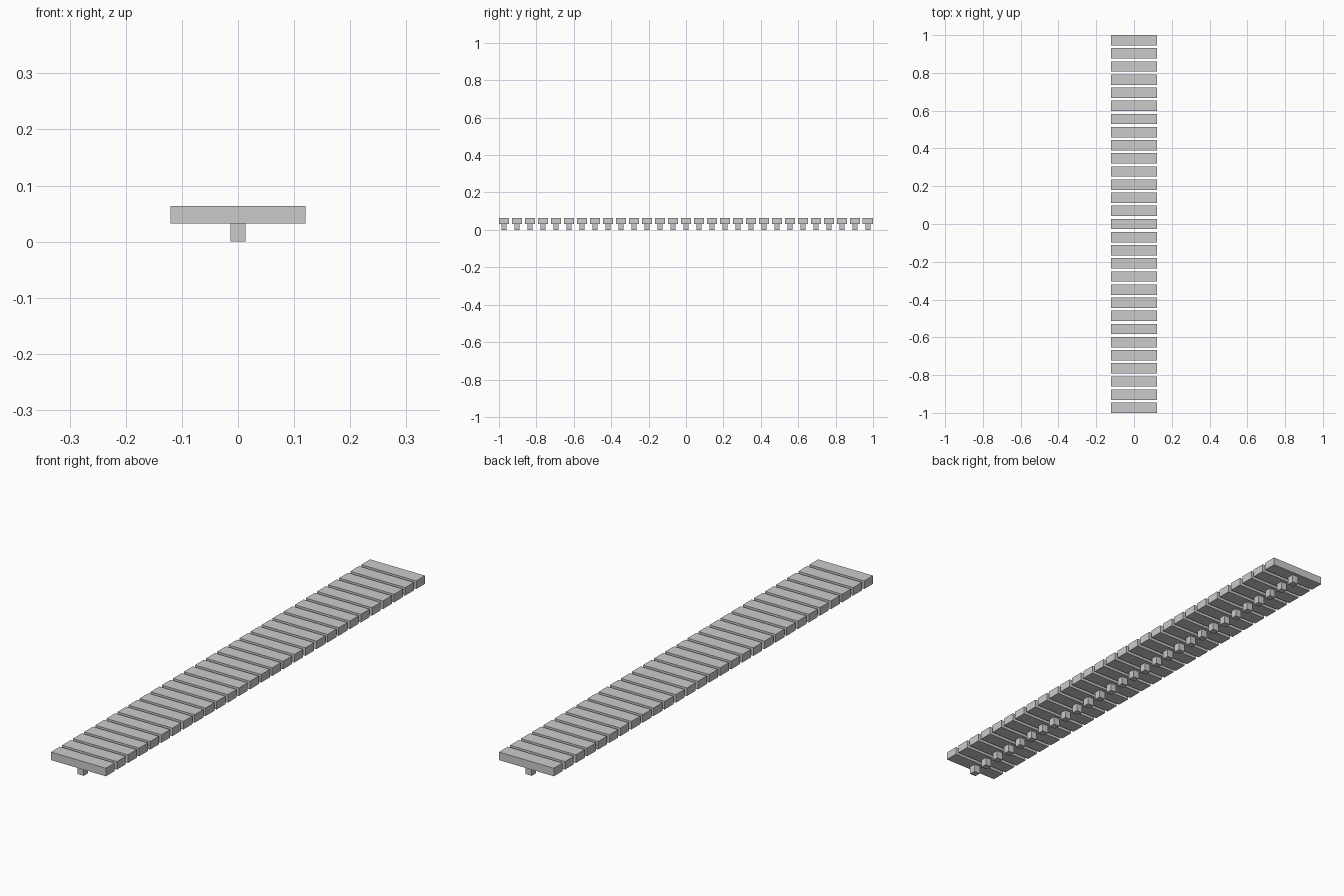
import bpy

if "Cube" in bpy.data.objects:
    bpy.data.objects.remove(bpy.data.objects["Cube"])

COUNT = 29
SLAT = (0.241, 0.055, 0.032)
PEG = (0.027, 0.027, 0.032)
PITCH = (2.0 - SLAT[1]) / (COUNT - 1)


def box(name, size, y, z_bottom):
    bpy.ops.mesh.primitive_cube_add(size=1, location=(0, y, z_bottom + size[2] / 2))
    ob = bpy.context.object
    ob.name = name
    ob.scale = size
    bpy.ops.object.transform_apply(location=False, rotation=False, scale=True)
    return ob


# Row of slats, each standing on a small central peg
for i in range(COUNT):
    y = (i - (COUNT - 1) / 2) * PITCH
    box(f"slat_{i + 1:02d}", SLAT, y, PEG[2])
    box(f"peg_{i + 1:02d}", PEG, y, 0)
